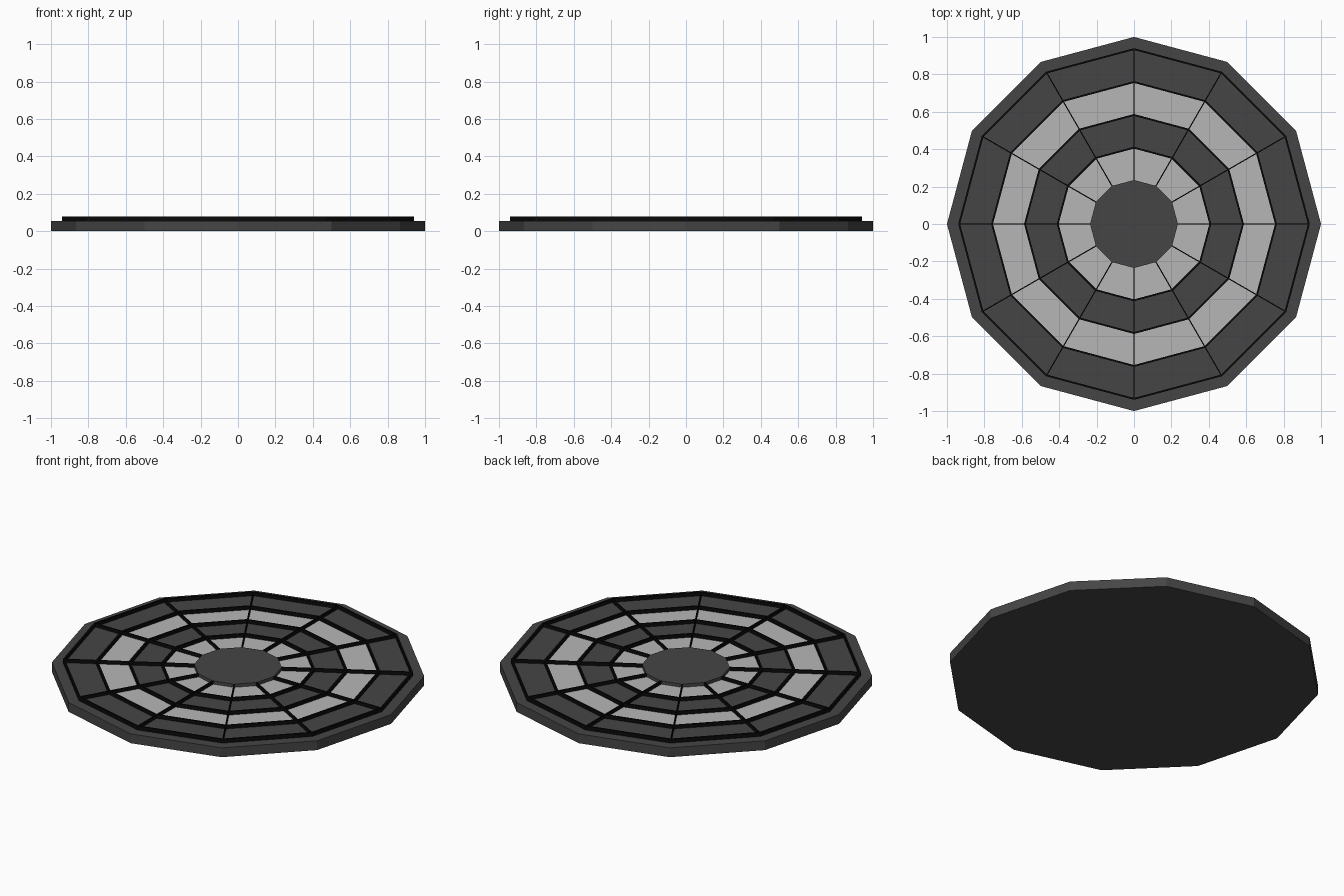
import bpy, bmesh
from math import sin, cos, pi

if "Cube" in bpy.data.objects:
    bpy.data.objects.remove(bpy.data.objects["Cube"])

SIDES = 12
BASE_TOP, TILE_TOP, WIRE_TOP = 0.055, 0.057, 0.078


def material(name, v):
    m = bpy.data.materials.new(name)
    m.diffuse_color = (v, v, v, 1)
    m.use_nodes = True
    m.node_tree.nodes["Principled BSDF"].inputs["Base Color"].default_value = m.diffuse_color
    return m


DARK = material("dark_grey", 0.06)
LIGHT = material("light_grey", 0.47)
BLACK = material("black", 0.003)


def finish(name, bm, mat):
    bmesh.ops.recalc_face_normals(bm, faces=bm.faces)
    me = bpy.data.meshes.new(name)
    bm.to_mesh(me)
    bm.free()
    me.materials.append(mat)
    ob = bpy.data.objects.new(name, me)
    bpy.context.collection.objects.link(ob)
    return ob


def loop(bm, r, z):
    return [bm.verts.new((r * cos(2 * pi * i / SIDES), r * sin(2 * pi * i / SIDES), z))
            for i in range(SIDES)]


def disc(name, r, z0, z1, mat):
    bm = bmesh.new()
    a, b = loop(bm, r, z0), loop(bm, r, z1)
    bm.faces.new(a)
    bm.faces.new(b)
    for i in range(SIDES):
        j = (i + 1) % SIDES
        bm.faces.new((a[i], a[j], b[j], b[i]))
    return finish(name, bm, mat)


def ring(name, r0, r1, z0, z1, mat):
    bm = bmesh.new()
    ls = [loop(bm, r0, z0), loop(bm, r1, z0), loop(bm, r1, z1), loop(bm, r0, z1)]
    for k in range(4):
        a, b = ls[k], ls[(k + 1) % 4]
        for i in range(SIDES):
            j = (i + 1) % SIDES
            bm.faces.new((a[i], a[j], b[j], b[i]))
    return finish(name, bm, mat)


# twelve-sided base and raised centre
disc("base_board", 1.0, 0, BASE_TOP, DARK)
disc("centre_disc", 0.235, BASE_TOP, 0.076, DARK)

# alternating scoring bands
radii = [0.235, 0.408, 0.583, 0.759, 0.935]
for n in range(4):
    ring(f"band_{n + 1}", radii[n], radii[n + 1], BASE_TOP, TILE_TOP, DARK if n % 2 else LIGHT)

# upright ring wires
for n, r in enumerate(radii[1:]):
    ring(f"ring_wire_{n + 1}", r - 0.005, r + 0.005, BASE_TOP, WIRE_TOP, BLACK)

# upright radial wires
bm = bmesh.new()
for i in range(SIDES):
    t = 2 * pi * i / SIDES
    c, s = cos(t), sin(t)
    vs = bmesh.ops.create_cube(bm, size=1)["verts"]
    for v in vs:
        r = 0.235 if v.co.x < 0 else 0.935
        w = v.co.y * 0.006
        z = BASE_TOP if v.co.z < 0 else WIRE_TOP
        v.co = (r * c - w * s, r * s + w * c, z)
finish("radial_wires", bm, BLACK)
